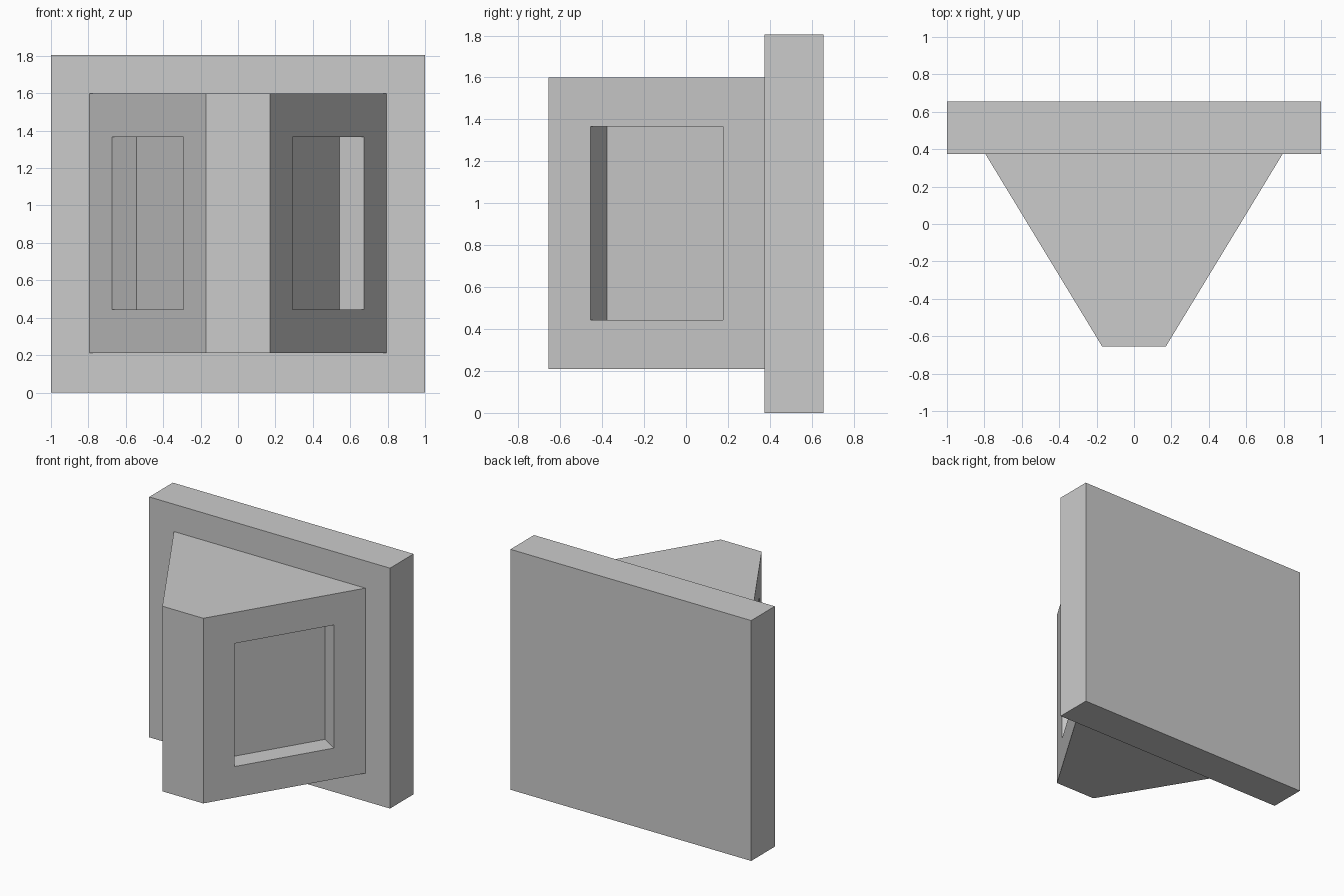
import bpy, bmesh

if "Cube" in bpy.data.objects:
    bpy.data.objects.remove(bpy.data.objects["Cube"])


def extrude_profile(name, profile, z0, z1):
    """Vertical prism from an xy profile (counter-clockwise); returns object and bmesh."""
    bm = bmesh.new()
    base = bm.faces.new([bm.verts.new((x, y, z0)) for x, y in profile])
    ext = bmesh.ops.extrude_face_region(bm, geom=[base], use_keep_orig=True)
    top = [v for v in ext["geom"] if isinstance(v, bmesh.types.BMVert)]
    bmesh.ops.translate(bm, verts=top, vec=(0, 0, z1 - z0))
    bmesh.ops.recalc_face_normals(bm, faces=bm.faces[:])
    bm.normal_update()
    obj = bpy.data.objects.new(name, bpy.data.meshes.new(name))
    bpy.context.collection.objects.link(obj)
    return obj, bm


def finish(obj, bm):
    bm.to_mesh(obj.data)
    bm.free()


# Square-edged back plate
finish(*extrude_profile(
    "back_plate", [(-1, 0.375), (1, 0.375), (1, 0.655), (-1, 0.655)], 0, 1.805))

# Tapered block standing out from the plate
block, bm = extrude_profile(
    "tapered_block",
    [(-0.17, -0.655), (0.17, -0.655), (0.795, 0.375), (-0.795, 0.375)], 0.21, 1.6)

# Rectangular pocket sunk into each slanted side
sides = [f for f in bm.faces if abs(f.normal.x) > 0.5]
bmesh.ops.inset_individual(bm, faces=sides, thickness=0.233, use_even_offset=True)
bmesh.ops.inset_individual(bm, faces=sides, thickness=0.0, depth=-0.153)
finish(block, bm)
